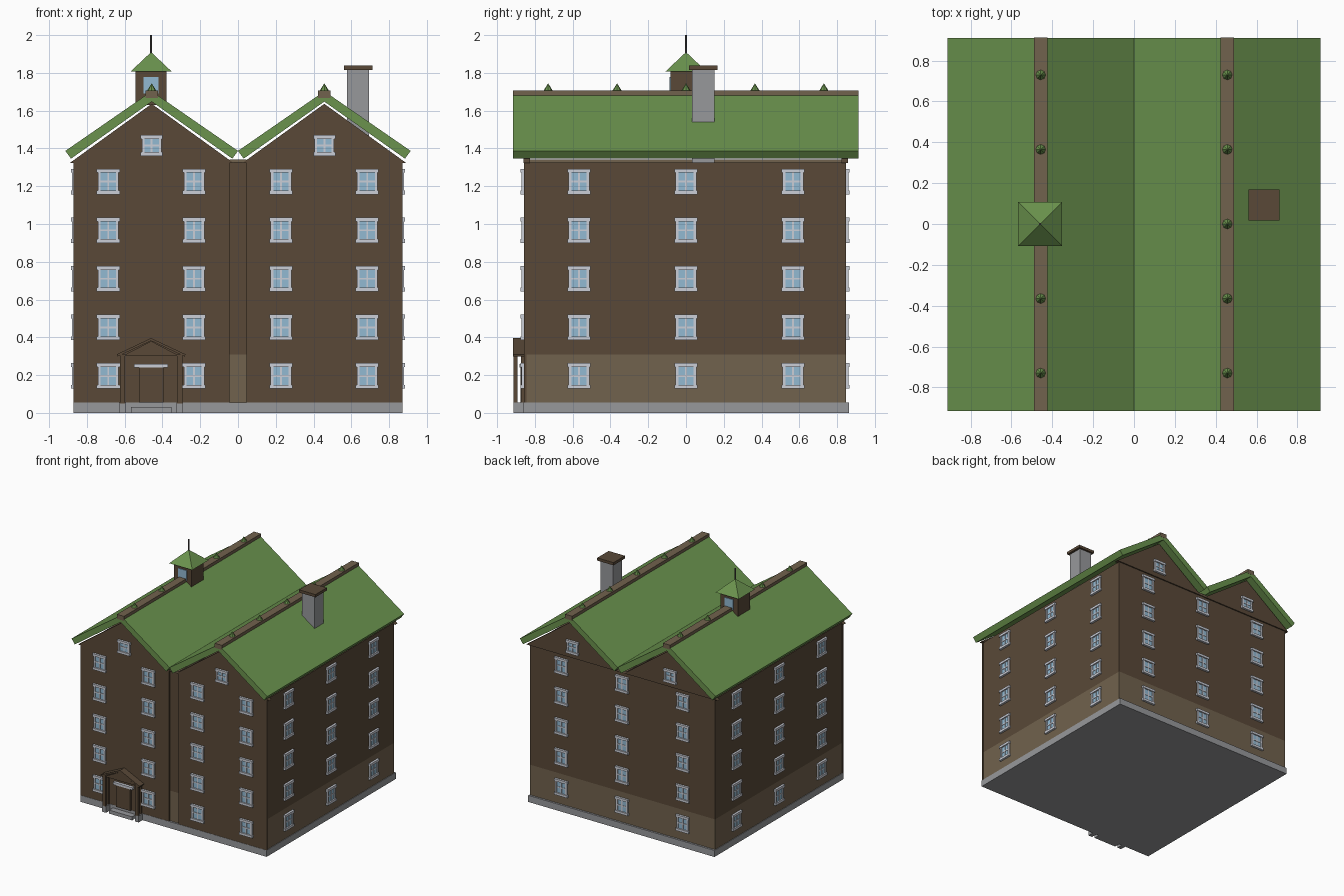
import bpy, bmesh, math
from mathutils import Matrix, Vector

if "Cube" in bpy.data.objects:
    bpy.data.objects.remove(bpy.data.objects["Cube"])


def mat(name, r, g, b):
    m = bpy.data.materials.new(name)
    m.diffuse_color = (r, g, b, 1)
    m.use_nodes = True
    m.node_tree.nodes["Principled BSDF"].inputs["Base Color"].default_value = m.diffuse_color
    return m


WALL = mat("dark_brown_wood", 0.100, 0.066, 0.039)
BAND = mat("light_brown_wood", 0.165, 0.122, 0.075)
GREEN = mat("green_roofing", 0.145, 0.29, 0.075)
STONE = mat("grey_stone", 0.31, 0.315, 0.33)
FRAME = mat("pale_frame", 0.60, 0.62, 0.68)
GLASS = mat("blue_glass", 0.29, 0.49, 0.65)
METAL = mat("dark_metal", 0.09, 0.08, 0.075)


def finish(bm, name, material):
    bmesh.ops.recalc_face_normals(bm, faces=bm.faces)
    me = bpy.data.meshes.new(name)
    bm.to_mesh(me)
    bm.free()
    me.materials.append(material)
    ob = bpy.data.objects.new(name, me)
    bpy.context.collection.objects.link(ob)
    return ob


def add_box(bm, x0, x1, y0, y1, z0, z1, m=Matrix()):
    c = Vector(((x0 + x1) / 2, (y0 + y1) / 2, (z0 + z1) / 2))
    s = Matrix.Diagonal((x1 - x0, y1 - y0, z1 - z0, 1))
    bmesh.ops.create_cube(bm, size=1, matrix=m @ Matrix.Translation(c) @ s)


def box(name, material, *d):
    bm = bmesh.new()
    add_box(bm, *d)
    return finish(bm, name, material)


def prism(name, material, pts, y0, y1):
    """Extrude an x-z outline along y."""
    bm = bmesh.new()
    f = bm.faces.new([bm.verts.new((x, y0, z)) for x, z in pts])
    r = bmesh.ops.extrude_face_region(bm, geom=[f])
    vs = [v for v in r["geom"] if isinstance(v, bmesh.types.BMVert)]
    bmesh.ops.translate(bm, verts=vs, vec=(0, y1 - y0, 0))
    return finish(bm, name, material)


def cone(name, material, sides, r, x, y, z0, z1, turn=0.0, r2=0.0):
    bm = bmesh.new()
    bmesh.ops.create_cone(bm, cap_ends=True, segments=sides, radius1=r, radius2=r2, depth=z1 - z0,
                          matrix=Matrix.Translation((x, y, (z0 + z1) / 2)) @ Matrix.Rotation(turn, 4, "Z"))
    return finish(bm, name, material)


# Foundation and main body, with a lighter ground-floor band
box("foundation", STONE, -0.87, 0.87, -0.86, 0.863, 0, 0.055)
box("lower_wall", BAND, -0.865, 0.865, -0.845, 0.847, 0.055, 0.31)
box("upper_wall", WALL, -0.865, 0.865, -0.845, 0.847, 0.31, 1.325)

RX = 0.457
for side, tag in ((-1, "left"), (1, "right")):
    cx = side * RX
    # Front facing panel
    a, b = sorted((side * 0.045, side * 0.87))
    box(f"{tag}_front_panel", WALL, a, b, -0.858, -0.844, 0.055, 1.325)
    # Thin gable end walls
    tri = [(cx - 0.435, 1.322), (cx + 0.435, 1.322), (cx, 1.636)]
    prism(f"{tag}_front_gable", WALL, tri, -0.86, -0.827)
    prism(f"{tag}_back_gable", WALL, tri, 0.824, 0.857)
    # Pitched roof as a chevron extruded along y
    prism(f"{tag}_roof", GREEN,
          [(cx - 0.457, 1.387), (cx, 1.703), (cx + 0.457, 1.387),
           (cx + 0.427, 1.346), (cx, 1.648), (cx - 0.427, 1.346)], -0.915, 0.912)
    # Ridge board and its row of little finials
    box(f"{tag}_ridge_board", BAND, cx - 0.033, cx + 0.033, -0.916, 0.913, 1.668, 1.706)
    for i in range(5):
        if side < 0 and i == 2:
            continue
        cone(f"{tag}_ridge_finial_{i}", GREEN, 8, 0.028, cx, (i - 2) * 0.365, 1.70, 1.745)

# Valley gutter between the two roofs
box("valley_gutter", BAND, -0.045, 0.045, -0.856, 0.855, 1.325, 1.342)

# Windows: all frames in one mesh and all panes in another
frames, panes = bmesh.new(), bmesh.new()


def window(turn, dist, u, z, w=0.11, h=0.125):
    m = Matrix.Rotation(math.radians(turn), 4, "Z") @ Matrix.Translation((u, -dist, z))
    t, W, H = 0.015, w / 2, h / 2
    add_box(panes, -W + t, W - t, -0.006, 0.002, -H + t, H - t, m)
    for s in (-1, 1):
        a, b = sorted((s * W, s * (W - t)))
        add_box(frames, a, b, -0.013, 0.002, -H, H, m)
        a, b = sorted((s * (H + 0.005), s * (H - t)))
        add_box(frames, -W - 0.006, W + 0.006, -0.018, 0.002, a, b, m)
    add_box(frames, -0.005, 0.005, -0.010, 0.002, -H + t, H - t, m)
    add_box(frames, -W + t, W - t, -0.010, 0.002, -0.005, 0.005, m)


for row in range(5):
    z = 0.196 + row * 0.257
    for u in (-0.687, -0.232, 0.228, 0.684):
        window(0, 0.858, u, z)
    for u in (-0.567, 0, 0.567):
        window(90, 0.865, u, z)
        window(180, 0.847, u, z)
        window(270, 0.865, u, z)
for u in (-RX, RX):
    window(0, 0.860, u, 1.415, 0.105, 0.10)
    window(180, 0.857, u, 1.415, 0.105, 0.10)
finish(frames, "window_frames", FRAME)
finish(panes, "window_panes", GLASS)

# Entrance porch, door and step
PX = -0.46
box("door", WALL, PX - 0.065, PX + 0.065, -0.875, -0.855, 0.055, 0.24)
box("door_lintel", FRAME, PX - 0.09, PX + 0.09, -0.882, -0.855, 0.24, 0.26)
box("entrance_step", STONE, PX - 0.107, PX + 0.107, -0.91, -0.855, 0, 0.03)
for s, tag in ((-1, "left"), (1, "right")):
    x = PX + s * 0.152
    box(f"porch_{tag}_post", WALL, x - 0.014, x + 0.014, -0.912, -0.892, 0.05, 0.31)
    box(f"porch_{tag}_wall_post", WALL, x - 0.014, x + 0.014, -0.874, -0.856, 0.055, 0.31)
    box(f"porch_{tag}_base", STONE, x - 0.018, x + 0.018, -0.912, -0.856, 0, 0.054)
prism("porch_gable", WALL, [(PX - 0.15, 0.302), (PX + 0.15, 0.302), (PX, 0.38)], -0.91, -0.856)
prism("porch_roof", WALL, [(PX - 0.182, 0.31), (PX, 0.396), (PX + 0.182, 0.31),
                           (PX + 0.178, 0.298), (PX, 0.382), (PX - 0.178, 0.298)], -0.917, -0.856)

# Cupola with front and back windows, pyramid roof and spire
box("cupola_body", WALL, PX - 0.082, PX + 0.082, -0.082, 0.082, 1.63, 1.812)
for s, tag in ((-1, "front"), (1, "back")):
    a, b = sorted((s * 0.08, s * 0.088))
    box(f"cupola_{tag}_pane", GLASS, PX - 0.039, PX + 0.039, a, b, 1.69, 1.777)
cone("cupola_roof", GREEN, 4, 0.108 * math.sqrt(2), PX, 0, 1.808, 1.91, math.pi / 4)
cone("spire", METAL, 8, 0.006, PX, 0, 1.89, 2.0, 0, 0.005)

# Chimney
box("chimney", STONE, 0.577, 0.693, 0.032, 0.152, 1.325, 1.818)
box("chimney_cap", WALL, 0.56, 0.712, 0.016, 0.168, 1.815, 1.838)
